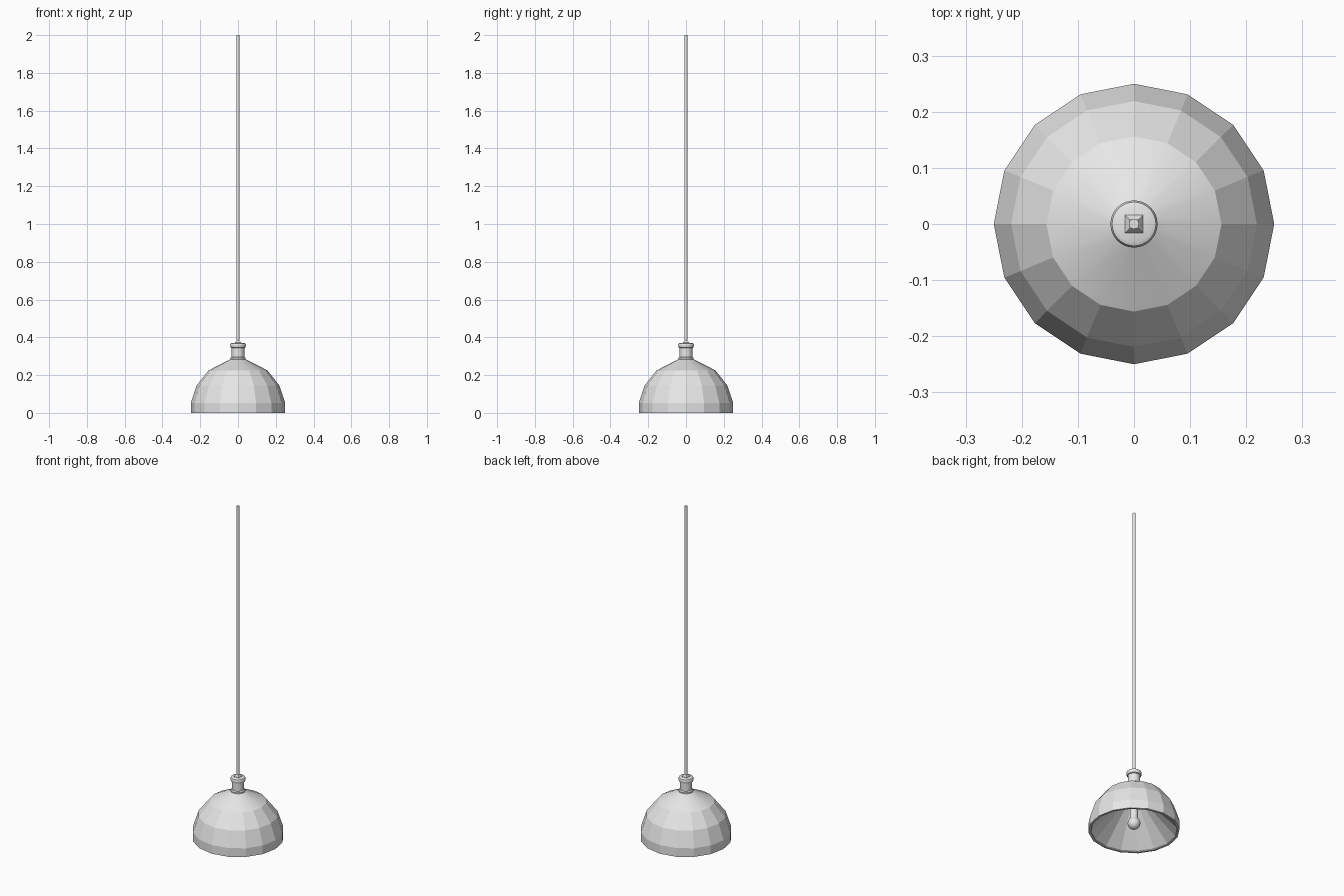
import bpy
import bmesh
import math

cube = bpy.data.objects.get("Cube")
if cube:
    bpy.data.objects.remove(cube, do_unlink=True)

# Single plain grey finish
grey = bpy.data.materials.new("light_grey")
grey.use_nodes = True
grey.diffuse_color = (0.8, 0.8, 0.8, 1)
grey.node_tree.nodes["Principled BSDF"].inputs["Base Color"].default_value = (0.8, 0.8, 0.8, 1)


def lathe(name, profile, sides, angle=30, turn=0.0):
    """Spin a (radius, height) profile round z; a zero radius closes to a point."""
    bm = bmesh.new()
    rings = []
    for r, z in profile:
        if r == 0:
            rings.append([bm.verts.new((0, 0, z))] * sides)
            continue
        ring = []
        for i in range(sides):
            a = turn + math.tau * i / sides
            ring.append(bm.verts.new((r * math.cos(a), r * math.sin(a), z)))
        rings.append(ring)
    for low, high in zip(rings, rings[1:]):
        for i in range(sides):
            j = (i + 1) % sides
            corners = [low[i], low[j], high[j], high[i]]
            bm.faces.new(list(dict.fromkeys(corners)))
    bmesh.ops.recalc_face_normals(bm, faces=bm.faces)
    mesh = bpy.data.meshes.new(name)
    bm.to_mesh(mesh)
    bm.free()
    mesh.materials.append(grey)
    obj = bpy.data.objects.new(name, mesh)
    bpy.context.collection.objects.link(obj)
    bpy.ops.object.select_all(action='DESELECT')
    obj.select_set(True)
    bpy.context.view_layer.objects.active = obj
    bpy.ops.object.shade_smooth_by_angle(angle=math.radians(angle))
    return obj


# Faceted dome with a thin rim and a fanned lining
lathe("shade", [(0, 0.25), (0.237, 0.005), (0.237, 0), (0.25, 0), (0.25, 0.052),
                (0.219, 0.145), (0.156, 0.225), (0.04, 0.284), (0, 0.284)], 16, angle=15)

# Socket: base flange, neck and rounded collar
lathe("socket", [(0, 0.27), (0.04, 0.28), (0.04, 0.291), (0.034, 0.296), (0.034, 0.343),
                 (0.039, 0.346), (0.042, 0.353), (0.042, 0.361), (0.039, 0.368),
                 (0.033, 0.371), (0, 0.371)], 32)

# Square strain relief where the cord enters
lathe("cord_grip", [(0, 0.365), (0.023, 0.365), (0.023, 0.373), (0.011, 0.385), (0, 0.385)],
      4, turn=math.pi / 4)

# Hanging cord
lathe("cord", [(0, 0.37), (0.009, 0.37), (0.009, 2), (0, 2)], 12, angle=40)

# Bulb: round globe blending into a straight stem
globe = [(0, 0.01)]
for k in range(1, 10):
    a = math.radians(-90 + 15 * k)
    globe.append((0.035 * math.cos(a), 0.045 + 0.035 * math.sin(a)))
lathe("bulb", globe + [(0.022, 0.08), (0.022, 0.255), (0, 0.255)], 24, angle=40)
